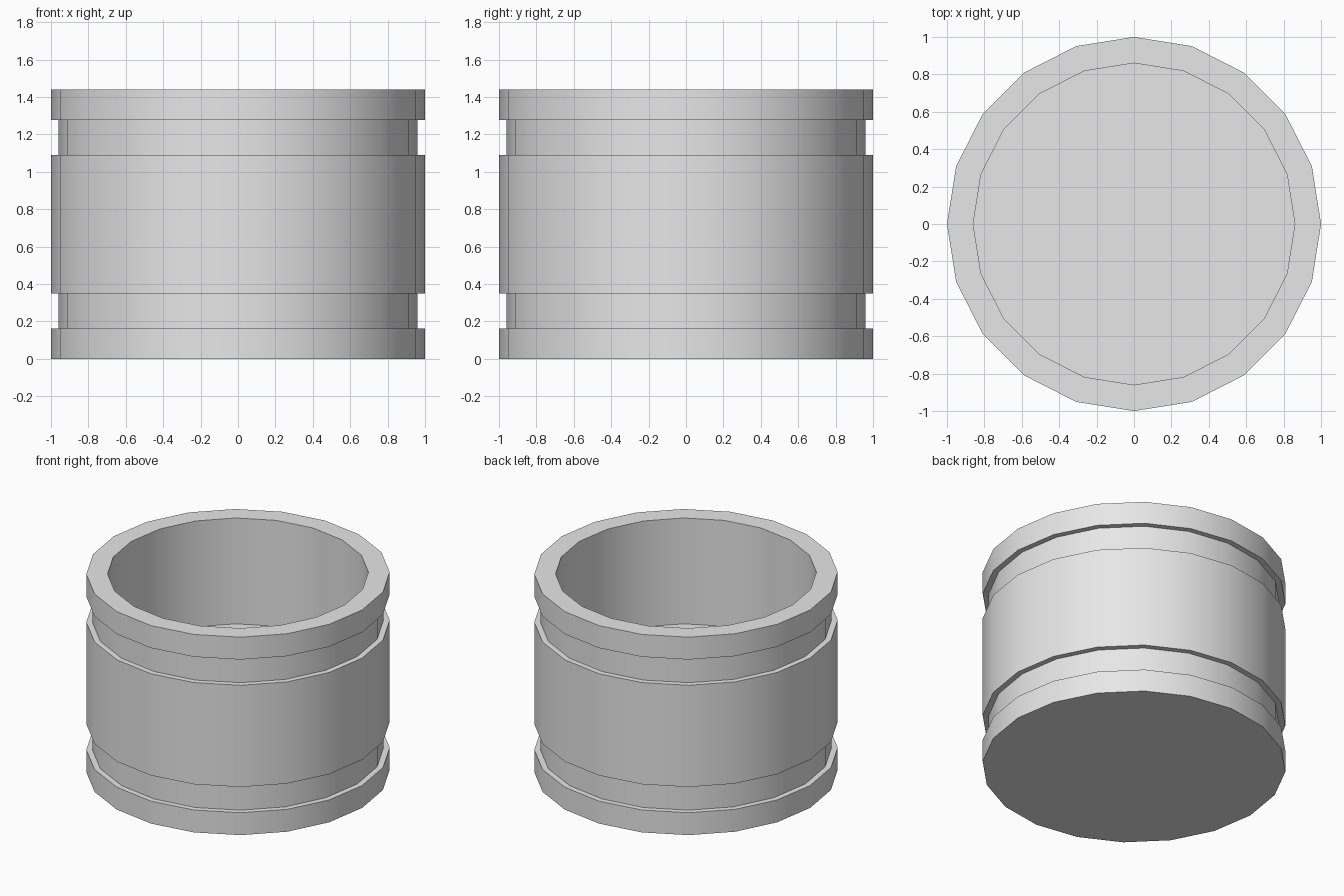
import bpy
import bmesh
import math

cube = bpy.data.objects.get("Cube")
if cube:
    bpy.data.objects.remove(cube, do_unlink=True)

SIDES = 20
HEIGHT = 1.44
OUTER, GROOVE, INNER = 1.0, 0.96, 0.86
FLOOR = 0.67
BAND, SHOULDER = 0.163, 0.35  # end band height and top of the lower groove

# Plain grey material
grey = bpy.data.materials.new("light_grey")
grey.use_nodes = True
colour = (0.8, 0.8, 0.8, 1)
grey.diffuse_color = colour
grey.node_tree.nodes["Principled BSDF"].inputs["Base Color"].default_value = colour

# Outer wall with two grooves, rim, inner wall and cup floor
profile = [
    (OUTER, 0), (OUTER, BAND),
    (GROOVE, BAND), (GROOVE, SHOULDER),
    (OUTER, SHOULDER), (OUTER, HEIGHT - SHOULDER),
    (GROOVE, HEIGHT - SHOULDER), (GROOVE, HEIGHT - BAND),
    (OUTER, HEIGHT - BAND), (OUTER, HEIGHT),
    (INNER, HEIGHT), (INNER, FLOOR),
]


def ring(bm, radius, z):
    step = 2 * math.pi / SIDES
    return [bm.verts.new((radius * math.cos(i * step), radius * math.sin(i * step), z))
            for i in range(SIDES)]


bm = bmesh.new()
rings = [ring(bm, r, z) for r, z in profile]
for low, high in zip(rings, rings[1:]):
    for i in range(SIDES):
        j = (i + 1) % SIDES
        bm.faces.new((low[i], low[j], high[j], high[i]))

# Underside and cup floor caps
bm.faces.new(rings[0][::-1])
bm.faces.new(rings[-1])

mesh = bpy.data.meshes.new("grooved_cup")
bm.to_mesh(mesh)
bm.free()
mesh.materials.append(grey)
cup = bpy.data.objects.new("grooved_cup", mesh)
bpy.context.collection.objects.link(cup)

# Smooth walls, sharp corners
bpy.ops.object.select_all(action="DESELECT")
cup.select_set(True)
bpy.context.view_layer.objects.active = cup
bpy.ops.object.shade_smooth_by_angle(angle=math.radians(30))
